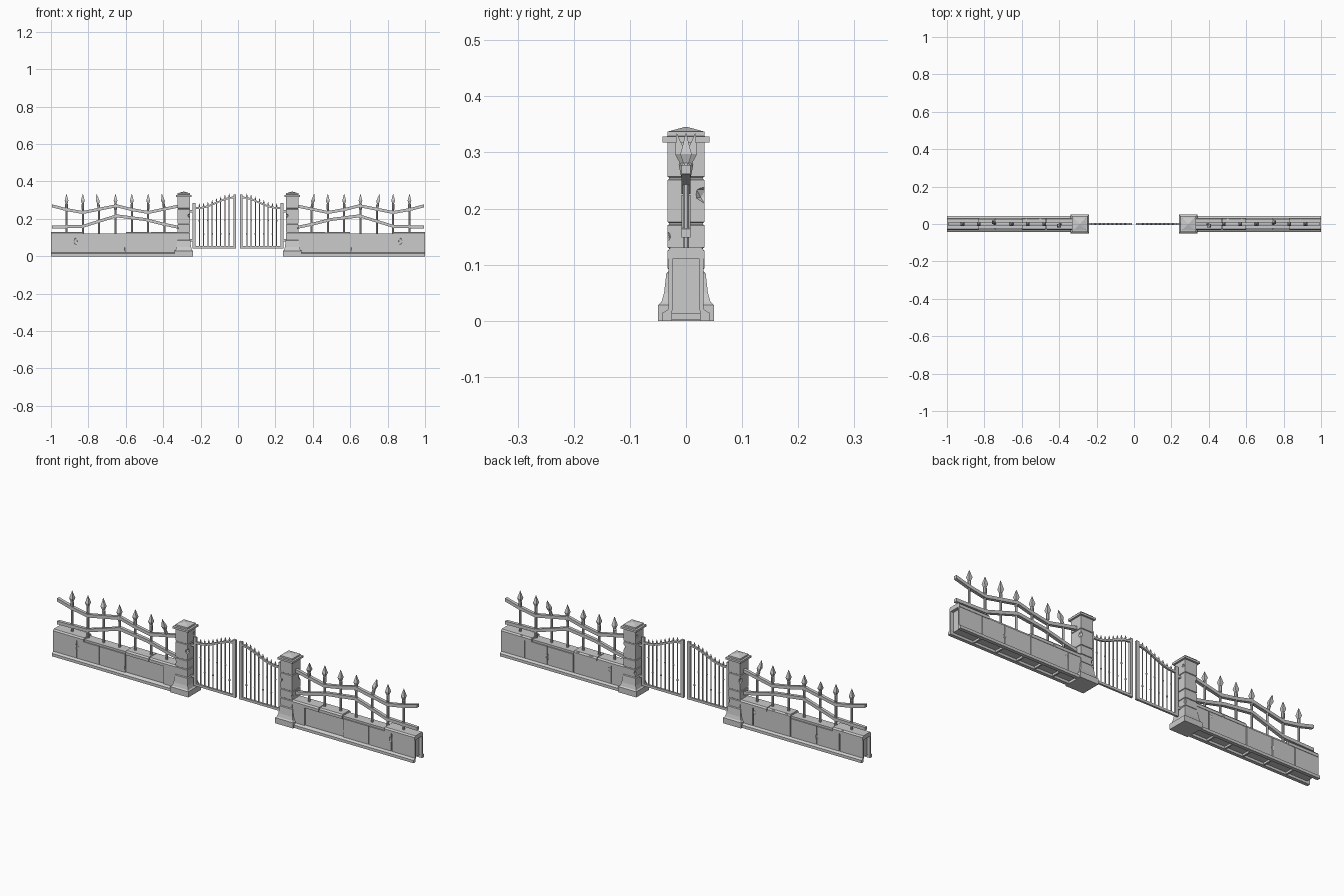
import bpy, bmesh, math, random
from mathutils import Matrix, Vector

if "Cube" in bpy.data.objects:
    bpy.data.objects.remove(bpy.data.objects["Cube"])

random.seed(4)


def finish(bm, name, cuts=(), smooth=False):
    """Right-hand half becomes an object; chips are cut, then it is mirrored."""
    bmesh.ops.recalc_face_normals(bm, faces=bm.faces)
    me = bpy.data.meshes.new(name)
    bm.to_mesh(me)
    bm.free()
    ob = bpy.data.objects.new(name, me)
    bpy.context.collection.objects.link(ob)
    bpy.context.view_layer.objects.active = ob
    if cuts:
        cb = bmesh.new()
        for pos, size in cuts:
            rot = Matrix.Rotation(random.uniform(0, 3), 4, Vector((random.random(), random.random(), 1)))
            m = Matrix.Translation(pos) @ Matrix.Diagonal((*size, 1)) @ rot
            bmesh.ops.create_icosphere(cb, subdivisions=1, radius=1, matrix=m)
        cm = bpy.data.meshes.new("chip_cutter")
        cb.to_mesh(cm)
        cb.free()
        cutter = bpy.data.objects.new("chip_cutter", cm)
        cutter.hide_render = True
        bpy.context.collection.objects.link(cutter)
        b = ob.modifiers.new("chips", 'BOOLEAN')
        b.operation, b.solver, b.object = 'DIFFERENCE', 'EXACT', cutter
        bpy.ops.object.modifier_apply(modifier="chips")
        bpy.data.objects.remove(cutter)
    mir = ob.modifiers.new("mirror", 'MIRROR')
    mir.use_axis = (True, False, False)
    return ob


def prism(bm, x0, x1, section):
    """Extrude a closed (y, z) section along x."""
    a = [bm.verts.new((x0, y, z)) for y, z in section]
    b = [bm.verts.new((x1, y, z)) for y, z in section]
    n = len(a)
    for i in range(n):
        j = (i + 1) % n
        bm.faces.new((a[i], a[j], b[j], b[i]))
    bm.faces.new(a[::-1])
    bm.faces.new(b)


def box(bm, x0, x1, y0, y1, z0, z1):
    prism(bm, x0, x1, [(y0, z0), (y1, z0), (y1, z1), (y0, z1)])


def stack(bm, cx, rings, n=8):
    """Loft n-sided rings (radius, z, dx, dy) upward; n=4 gives squares by half-width."""
    k = math.sqrt(2) if n == 4 else 1
    loops = []
    for r, z, dx, dy in rings:
        loops.append([bm.verts.new((cx + dx + r * k * math.cos((i + .5) * 2 * math.pi / n),
                                    dy + r * k * math.sin((i + .5) * 2 * math.pi / n), z))
                      for i in range(n)])
    for a, b in zip(loops, loops[1:]):
        for i in range(n):
            j = (i + 1) % n
            bm.faces.new((a[i], a[j], b[j], b[i]))
    bm.faces.new(loops[0][::-1])
    bm.faces.new(loops[-1])


def rail(bm, pts, hy, hz):
    """Rectangular bar following an (x, z) path."""
    loops = [[bm.verts.new((x, y, z + d)) for y, d in ((-hy, -hz), (hy, -hz), (hy, hz), (-hy, hz))]
             for x, z in pts]
    for a, b in zip(loops, loops[1:]):
        for i in range(4):
            j = (i + 1) % 4
            bm.faces.new((a[i], a[j], b[j], b[i]))
    bm.faces.new(loops[0][::-1])
    bm.faces.new(loops[-1])


# Pillar: flared foot, grooved shaft
bm = bmesh.new()
prof = [(.05, 0), (.05, .028), (.044, .033), (.039, .05), (.035, .085), (.031, .088), (.031, .092), (.033, .093)]
for z in (.128, .173, .254):
    prof += [(.033, z - .003), (.030, z - .001), (.030, z + .001), (.033, z + .003)]
prof += [(.033, .32)]
stack(bm, .29, [(r, z, 0, 0) for r, z in prof], 4)
finish(bm, "pillar", [((.257, -.028, .217), (.014, .012, .014)), ((.325, .033, .225), (.012, .018, .016)),
                      ((.257, .034, .11), (.009, .009, .012)), ((.325, -.034, .15), (.008, .008, .01)),
                      ((.257, .02, .29), (.006, .008, .008))])

# Pillar cap: slab and low pyramid
bm = bmesh.new()
stack(bm, .29, [(r, z, 0, 0) for r, z in [(.042, .318), (.042, .328), (.033, .329), (.033, .337), (.004, .345)]], 4)
finish(bm, "pillar_cap")

# Wall: recessed core, facing stones, coping stones, plinth
bm = bmesh.new()
box(bm, .315, .985, -.025, .025, .012, .122)
finish(bm, "wall_core")

bm = bmesh.new()
joints = [.32, .392, .60, .745, .87, 1.0]
for a, b in zip(joints, joints[1:]):
    for s in (-1, 1):
        box(bm, a + .002, b - (.002 if b < 1 else 0), *sorted((s * .024, s * .031)), .018, .112)
finish(bm, "facing_stones", [((.455, -.033, .07), (.024, .007, .016)), ((.47, -.034, .085), (.006, .008, .018)),
                             ((.602, -.033, .04), (.006, .006, .018)), ((.868, -.033, .08), (.012, .006, .022)),
                             ((.745, .033, .06), (.008, .006, .02)), ((.40, .033, .09), (.012, .006, .012))])

bm = bmesh.new()
caps = [.32, .47, .60, .68, .83, 1.0]
for a, b in zip(caps, caps[1:]):
    e = .002 if b < 1 else 0
    prism(bm, a + .002, b - e, [(-.033, .11), (.033, .11), (.033, .124), (.027, .131), (-.027, .131), (-.033, .124)])
chips = [((random.choice(caps[1:5]) if i % 2 else random.uniform(.36, .97),
           random.choice((-.032, .032)), .130), (random.uniform(.006, .018), .007, .006)) for i in range(11)]
finish(bm, "coping_stones", chips)

bm = bmesh.new()
for s in (-1, 1):
    sec = [(s * .025, 0), (s * .042, 0), (s * .042, .014), (s * .031, .021), (s * .025, .021)]
    prism(bm, .325, 1.0, sec)
for x in (.43, .53, .63, .745, .87):
    box(bm, x - .004, x + .004, -.026, .026, .002, .013)
finish(bm, "plinth")

# Fence: zigzag rails and spear posts, two of them bent
bm = bmesh.new()
rail(bm, [(.318, .268), (.395, .252), (.48, .234), (.57, .25), (.65, .27), (.74, .252), (.83, .234), (.92, .25), (.995, .27)], .008, .008)
rail(bm, [(.318, .155), (.40, .172), (.50, .197), (.65, .216), (.74, .188), (.83, .160), (.995, .156)], .008, .008)
finish(bm, "fence_rails")

bm = bmesh.new()
bends = {0: (.012, -.014), 4: (.012, .014)}
for i in range(7):
    x = .393 + .0873 * i
    bx, by = bends.get(i, (0, 0))
    p = lambda r, z: (r, z, bx * max(0, z - .25) / .07, by * max(0, z - .25) / .07)
    stack(bm, x, [p(.006, .12), p(.006, .25), p(.008, .252), p(.008, .278), p(.005, .282)])
    stack(bm, x, [p(.004, .278), p(.010, .297), p(.0005, .334)], 4)
finish(bm, "spear_posts")

# Gate leaf: frame, rising top rail, slim bars
bm = bmesh.new()
top = lambda x: .258 + .057 * (.5 + .5 * math.cos(math.pi * min(1, max(0, (x - .015) / .2))))
box(bm, .010, .025, -.006, .006, .042, .33)
box(bm, .228, .243, -.005, .005, .042, .285)
box(bm, .02, .24, -.005, .005, .042, .054)
rail(bm, [(.02 + .022 * i, top(.02 + .022 * i)) for i in range(11)], .005, .005)
for z in (.08, .235):
    box(bm, .24, .262, -.004, .004, z, z + .012)
finish(bm, "gate_frame")

bm = bmesh.new()
for i in range(8):
    x = .047 + .0228 * i
    t = top(x)
    stack(bm, x, [(r, z, 0, 0) for r, z in [(.003, .05), (.003, t + .008), (.0045, t + .01), (.0005, t + .024)]], 6)
    z = .19 if i % 2 else .12
    stack(bm, x, [(.003, z - .005, 0, 0), (.005, z, 0, 0), (.003, z + .005, 0, 0)], 6)
finish(bm, "gate_bars")
